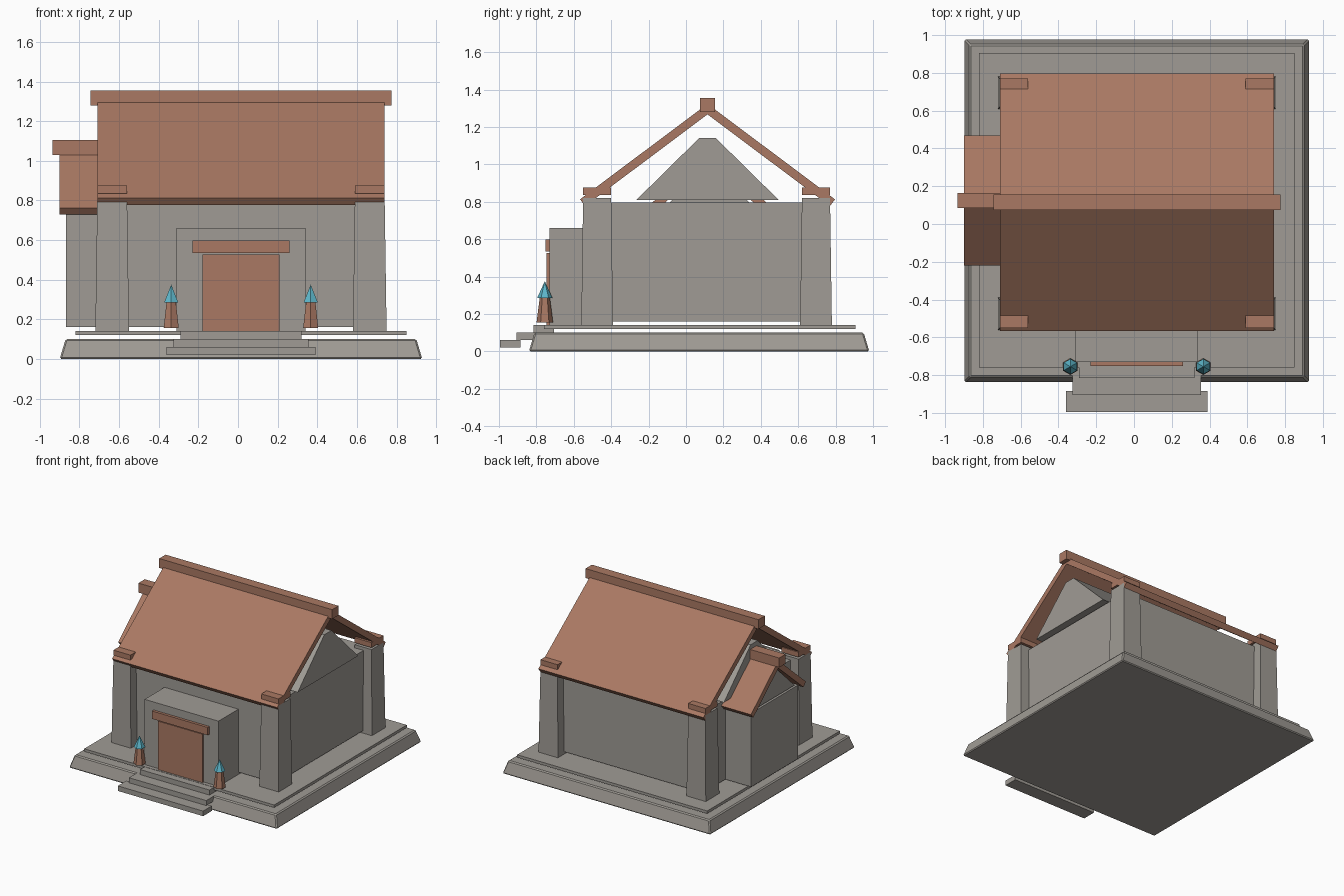
import bpy, bmesh
from math import hypot

if "Cube" in bpy.data.objects:
    bpy.data.objects.remove(bpy.data.objects["Cube"], do_unlink=True)


def material(name, rgb):
    m = bpy.data.materials.new(name)
    m.use_nodes = True
    color = (*rgb, 1)
    m.diffuse_color = color
    for n in m.node_tree.nodes:
        if n.type == 'BSDF_PRINCIPLED':
            n.inputs["Base Color"].default_value = color
    return m


STONE = material("stone grey", (0.35, 0.33, 0.30))
CLAY = material("clay brown", (0.40, 0.19, 0.125))
FLAME = material("flame blue", (0.11, 0.47, 0.59))


def finish(name, bm, mat):
    bmesh.ops.recalc_face_normals(bm, faces=bm.faces)
    me = bpy.data.meshes.new(name)
    bm.to_mesh(me)
    bm.free()
    me.materials.append(mat)
    ob = bpy.data.objects.new(name, me)
    bpy.context.scene.collection.objects.link(ob)
    return ob


def box(name, xs, ys, zs, mat, flare=0):
    """Box from bounds of its top; the foot is wider by flare on each side."""
    bm = bmesh.new()
    for v in bmesh.ops.create_cube(bm, size=2)["verts"]:
        sx, sy, sz = v.co
        grow = flare if sz < 0 else 0
        v.co = (xs[sx > 0] + sx * grow, ys[sy > 0] + sy * grow, zs[sz > 0])
    return finish(name, bm, mat)


def prism(name, profile, xs, mat):
    """Extrude a (y, z) profile along x."""
    bm = bmesh.new()
    face = bm.faces.new([bm.verts.new((xs[0], y, z)) for y, z in profile])
    new = bmesh.ops.extrude_face_region(bm, geom=[face])["geom"]
    for v in new:
        if isinstance(v, bmesh.types.BMVert):
            v.co.x = xs[1]
    return finish(name, bm, mat)


def roof_pair(name, mid, run, low, high, xs, thick=0.045):
    """Two tilted roof slabs meeting at y = mid."""
    length = hypot(run, high - low)
    ny, nz = (high - low) / length * thick / 2, run / length * thick / 2
    for side, word in ((-1, "front"), (1, "back")):
        eave = mid + side * run
        prism(f"{name}_{word}", [(eave + side * ny, low + nz), (mid + side * ny, high + nz),
                                 (mid - side * ny, high - nz), (eave - side * ny, low - nz)],
              xs, CLAY)


def gable(name, mid, half, tip, zs, xs):
    prism(name, [(mid - half, zs[0]), (mid + half, zs[0]),
                 (mid + tip, zs[1]), (mid - tip, zs[1])], xs, STONE)


# Plinth, floor slab and entrance steps
plinth = box("plinth", (-0.87, 0.90), (-0.81, 0.95), (0, 0.10), STONE, flare=0.03)
bevel = plinth.modifiers.new("worn_edges", 'BEVEL')
bevel.width = 0.008
bevel.segments = 1
box("floor_slab", (-0.82, 0.85), (-0.76, 0.905), (0.12, 0.142), STONE)
for i in range(3):
    half = 0.375 - 0.035 * i
    y, z = -0.995 + 0.09 * i, 0.02 + 0.04 * i
    box(f"step_{i + 1}", (0.015 - half, 0.015 + half), (y, y + 0.11), (z, z + 0.04), STONE)

# Main hall, corner pillars and their caps
box("hall_walls", (-0.64, 0.67), (-0.48, 0.70), (0.16, 0.795), STONE)
for xword, xs in (("right", (-0.71, -0.56)), ("left", (0.59, 0.74))):
    for yword, ys in (("front", (-0.55, -0.40)), ("back", (0.62, 0.77))):
        box(f"pillar_{yword}_{xword}", xs, ys, (0.14, 0.82), STONE, flare=0.01)
        box(f"pillar_cap_{yword}_{xword}", xs, ys, (0.835, 0.875), CLAY)

# Main roof
gable("hall_gable", 0.115, 0.38, 0.045, (0.81, 1.14), (-0.68, 0.71))
roof_pair("hall_roof", 0.115, 0.668, 0.795, 1.295, (-0.71, 0.74))
box("hall_ridge_beam", (-0.745, 0.775), (0.075, 0.155), (1.28, 1.355), CLAY)

# Side annex
box("annex_walls", (-0.867, -0.56), (-0.17, 0.42), (0.16, 0.745), STONE)
gable("annex_gable", 0.125, 0.25, 0.03, (0.76, 0.97), (-0.867, -0.60))
roof_pair("annex_roof", 0.125, 0.33, 0.745, 1.03, (-0.90, -0.60))
box("annex_ridge_beam", (-0.935, -0.60), (0.085, 0.165), (1.03, 1.105), CLAY)

# Porch with door
box("porch", (-0.31, 0.34), (-0.73, -0.45), (0.142, 0.66), STONE)
box("door", (-0.18, 0.21), (-0.745, -0.72), (0.142, 0.527), CLAY)
box("door_lintel", (-0.23, 0.26), (-0.752, -0.72), (0.535, 0.597), CLAY)


# Torches beside the steps
def cone(name, x, r1, r2, z0, z1, mat):
    bm = bmesh.new()
    bmesh.ops.create_cone(bm, cap_ends=True, segments=6, radius1=r1, radius2=r2, depth=z1 - z0)
    bmesh.ops.translate(bm, verts=bm.verts, vec=(x, -0.755, (z0 + z1) / 2))
    bmesh.ops.remove_doubles(bm, verts=bm.verts, dist=0.0001)
    finish(name, bm, mat)


for word, x in (("right", -0.337), ("left", 0.367)):
    cone(f"torch_stand_{word}", x, 0.044, 0.027, 0.155, 0.287, CLAY)
    cone(f"torch_flame_{word}", x, 0.041, 0, 0.285, 0.375, FLAME)
